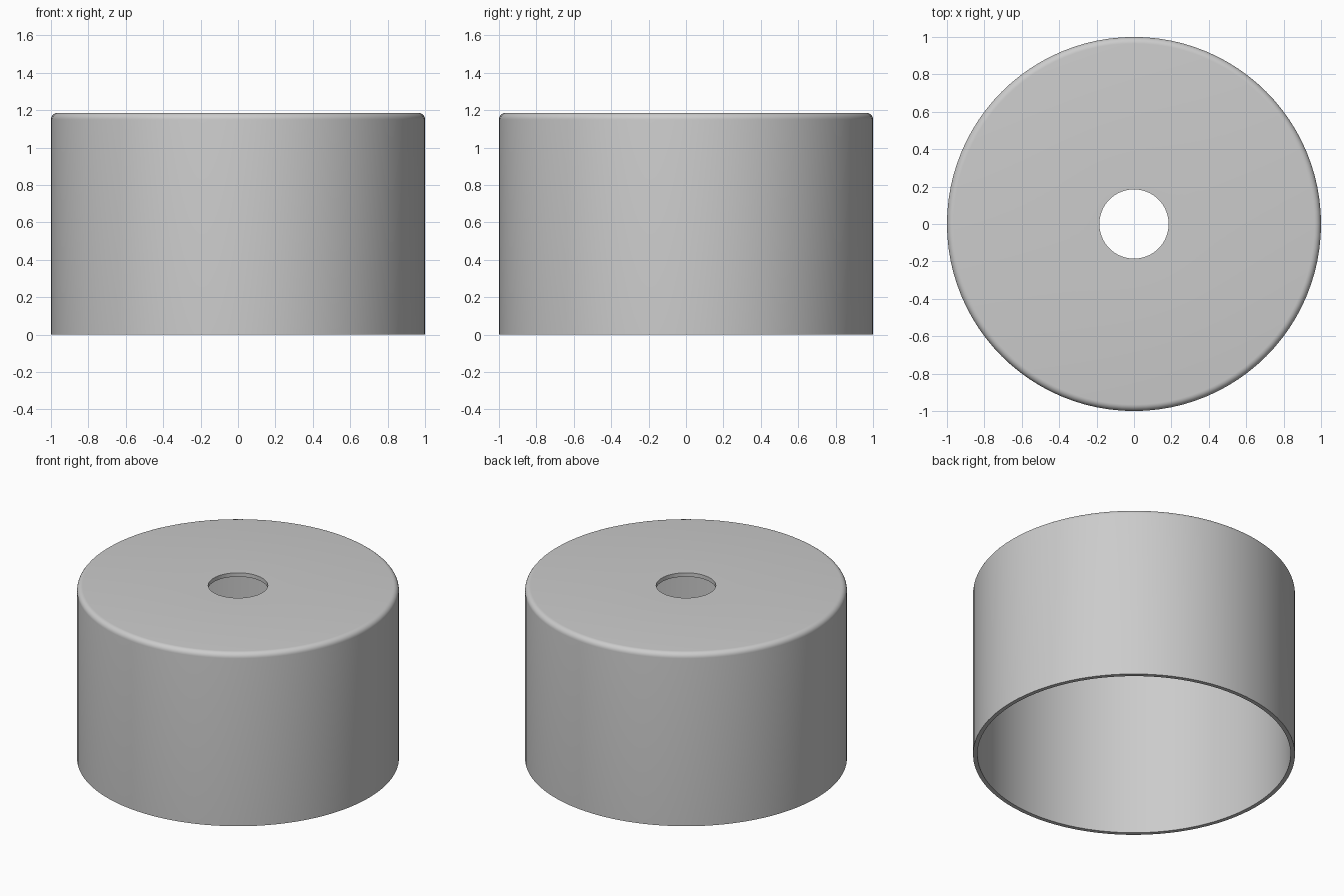
import bpy
import bmesh
from math import cos, sin, pi, radians

cube = bpy.data.objects.get("Cube")
if cube:
    bpy.data.objects.remove(cube, do_unlink=True)

SEGMENTS = 96
RADIUS, HEIGHT = 1.0, 1.185
WALL, HOLE, ROUND = 0.027, 0.185, 0.035

# Single plain grey material
grey = bpy.data.materials.new("plain grey")
grey.use_nodes = True
colour = (0.6, 0.6, 0.6, 1)
grey.diffuse_color = colour
grey.node_tree.nodes["Principled BSDF"].inputs["Base Color"].default_value = colour

# Closed wall section: outer wall, rounded shoulder, lid, hole, inside
profile = [(RADIUS, 0)]
for i in range(7):
    a = i / 6 * pi / 2
    profile.append((RADIUS - ROUND + ROUND * cos(a), HEIGHT - ROUND + ROUND * sin(a)))
profile += [(HOLE, HEIGHT), (HOLE, HEIGHT - WALL),
            (RADIUS - WALL, HEIGHT - WALL), (RADIUS - WALL, 0)]

# Spin the section into a hollow cap
bm = bmesh.new()
verts = [bm.verts.new((r, 0, z)) for r, z in profile]
edges = [bm.edges.new((v, verts[(i + 1) % len(verts)])) for i, v in enumerate(verts)]
bmesh.ops.spin(bm, geom=verts + edges, cent=(0, 0, 0), axis=(0, 0, 1),
               angle=2 * pi, steps=SEGMENTS, use_merge=True)
bmesh.ops.remove_doubles(bm, verts=bm.verts, dist=0.0001)
bmesh.ops.recalc_face_normals(bm, faces=bm.faces)
mesh = bpy.data.meshes.new("hollow_cap")
bm.to_mesh(mesh)
bm.free()
mesh.materials.append(grey)

cap = bpy.data.objects.new("hollow_cap", mesh)
bpy.context.collection.objects.link(cap)
bpy.ops.object.select_all(action="DESELECT")
cap.select_set(True)
bpy.context.view_layer.objects.active = cap
bpy.ops.object.shade_smooth_by_angle(angle=radians(35))
